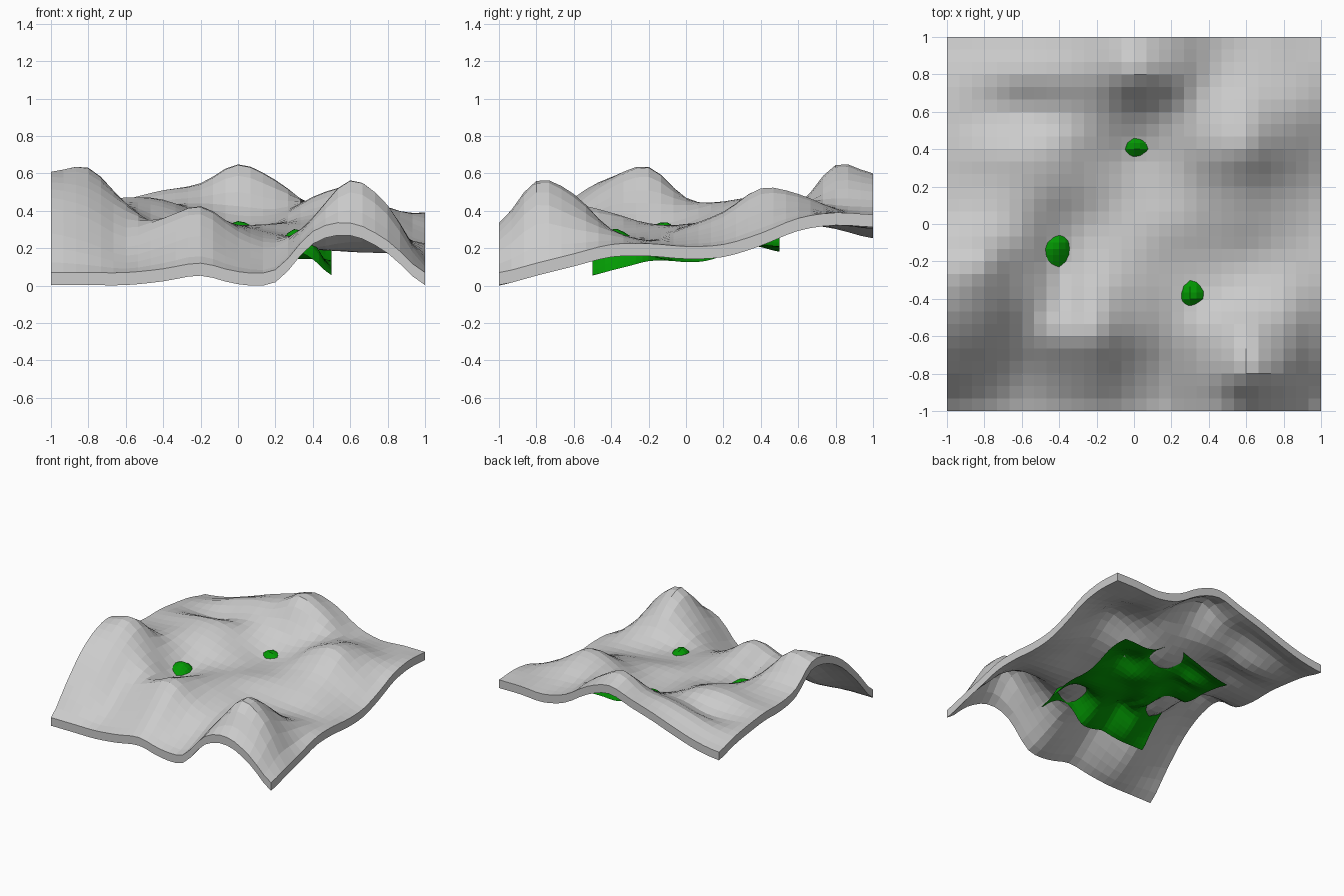
import bpy, bmesh, math

if "Cube" in bpy.data.objects:
    bpy.data.objects.remove(bpy.data.objects["Cube"])

# Surface heights every 0.2 units: rows run front to back, columns left to right
H = [
    [.07, .07, .07, .09, .12, .075, .085, .29, .335, .24, .07],
    [.28, .23, .16, .21, .265, .17, .15, .36, .56, .43, .12],
    [.47, .42, .31, .36, .42, .29, .23, .35, .49, .37, .17],
    [.58, .56, .43, .32, .39, .32, .27, .27, .30, .29, .22],
    [.60, .63, .44, .28, .33, .325, .29, .265, .247, .24, .225],
    [.46, .47, .43, .33, .31, .32, .33, .32, .31, .26, .21],
    [.42, .43, .45, .42, .35, .305, .33, .38, .39, .30, .22],
    [.42, .44, .47, .46, .38, .312, .35, .47, .52, .39, .28],
    [.40, .38, .38, .43, .44, .425, .41, .46, .49, .42, .36],
    [.37, .40, .46, .51, .54, .645, .56, .43, .41, .39, .39],
    [.32, .35, .41, .48, .54, .60, .54, .42, .37, .38, .38],
]
N = 30          # cells per side
THICK = 0.067   # slab thickness


def spline(vals, t):
    """Smooth curve through evenly spaced values, t in 0..len-1."""
    i = min(int(t), len(vals) - 2)
    f = t - i
    a, b, c, d = (vals[max(0, min(len(vals) - 1, i + k))] for k in (-1, 0, 1, 2))
    return b + 0.5 * f * (c - a + f * (2*a - 5*b + 4*c - d + f * (3*(b - c) + d - a)))


def height(x, y):
    u, v = (x + 1) * 5, (y + 1) * 5
    return max(THICK, spline([spline(row, u) for row in H], v))


def material(name, color):
    m = bpy.data.materials.new(name)
    m.diffuse_color = (*color, 1)
    m.use_nodes = True
    m.node_tree.nodes["Principled BSDF"].inputs["Base Color"].default_value = m.diffuse_color
    return m


def terrain(name, mat, scale=1.0, lift=0.0, thick=0.0):
    """Rolling grid sheet; with a thickness it becomes a closed slab."""
    bm = bmesh.new()
    bmesh.ops.create_grid(bm, x_segments=N, y_segments=N, size=1)
    for v in bm.verts:
        v.co.z = height(v.co.x, v.co.y)
        v.co *= scale
        v.co.z += lift
    if thick:
        ext = bmesh.ops.extrude_face_region(bm, geom=bm.faces[:], use_keep_orig=True)
        for v in ext["geom"]:
            if isinstance(v, bmesh.types.BMVert):
                v.co.z -= thick
        bmesh.ops.recalc_face_normals(bm, faces=bm.faces)
    me = bpy.data.meshes.new(name)
    bm.to_mesh(me)
    bm.free()
    me.materials.append(mat)
    ob = bpy.data.objects.new(name, me)
    bpy.context.collection.objects.link(ob)
    return ob


# Thick grey ground, and a half-size green copy that pokes through its valleys
terrain("ground_slab", material("grey", (.6, .6, .6)), thick=THICK)
terrain("grass_sheet", material("green", (.001, .32, .001)), scale=0.5, lift=0.021)
